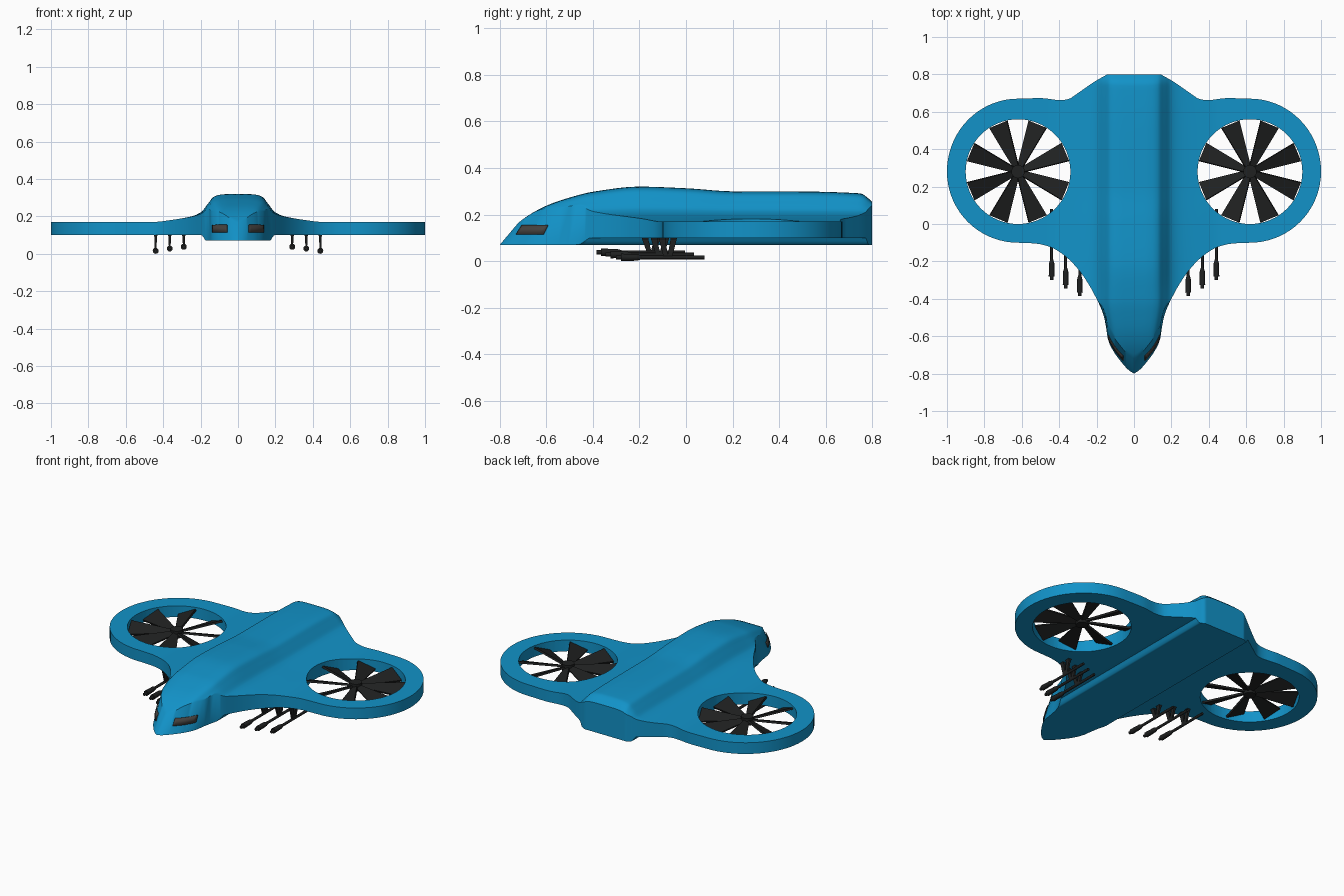
import bpy, bmesh, math
from mathutils import Matrix, Vector

if "Cube" in bpy.data.objects:
    bpy.data.objects.remove(bpy.data.objects["Cube"])


def material(name, rgb):
    m = bpy.data.materials.new(name)
    m.diffuse_color = (*rgb, 1)
    m.use_nodes = True
    m.node_tree.nodes["Principled BSDF"].inputs["Base Color"].default_value = m.diffuse_color
    return m


BLUE = material("blue_paint", (0.006, 0.29, 0.58))
DARK = material("dark_metal", (0.014, 0.015, 0.015))
GLASS = material("dark_glass", (0.06, 0.055, 0.05))


def curve(pts):
    """Smooth monotone interpolation through a few (x, y) points."""
    xs, ys = zip(*pts)
    n = len(xs)
    d = [(ys[i + 1] - ys[i]) / (xs[i + 1] - xs[i]) for i in range(n - 1)]
    m = [d[0]] + [2 * a * b / (a + b) if a * b > 0 else 0 for a, b in zip(d, d[1:])] + [d[-1]]

    def f(x):
        x = min(max(x, xs[0]), xs[-1])
        i = next((k for k in range(n - 1) if x <= xs[k + 1]), n - 2)
        h = xs[i + 1] - xs[i]
        t = (x - xs[i]) / h
        return (ys[i] * (1 + 2 * t) * (1 - t) ** 2 + m[i] * h * t * (1 - t) ** 2
                + ys[i + 1] * t * t * (3 - 2 * t) + m[i + 1] * h * t * t * (t - 1))
    return f


def finish(name, bm, mat, angle=40):
    bmesh.ops.recalc_face_normals(bm, faces=bm.faces)
    me = bpy.data.meshes.new(name)
    bm.to_mesh(me)
    bm.free()
    me.materials.append(mat)
    ob = bpy.data.objects.new(name, me)
    bpy.context.collection.objects.link(ob)
    bpy.ops.object.select_all(action='DESELECT')
    ob.select_set(True)
    bpy.context.view_layer.objects.active = ob
    bpy.ops.object.shade_smooth_by_angle(angle=math.radians(angle))
    return ob


# Planform edges, spine height and cross-section falloff
RX, RY = 0.62, 0.28
lead = curve([(0, -.8), (.03, -.78), (.07, -.735), (.11, -.68), (.14, -.615), (.148, -.56), (.162, -.49),
              (.2, -.4), (.25, -.31), (.3, -.24), (.37, -.17), (.45, -.122), (.53, -.104), (RX, -.1)])
trail = curve([(0, .8), (.14, .8), (.16, .79), (.2, .768), (.3, .7), (.35, .668), (.39, .662),
               (.5, .673), (RX, .67)])
spine = curve([(-.8, .07), (-.72, .165), (-.6, .238), (-.5, .273), (-.4, .298), (-.2, .32),
               (0, .313), (.2, .3), (.5, .299), (.75, .291), (.8, .255)])
falloff = curve([(0, 1), (.06, .995), (.1, .97), (.13, .9), (.16, .66), (.2, .34), (.25, .2),
                 (.35, .08), (.46, 0), (1, 0)])
squeeze = curve([(-.8, .6), (-.65, .72), (-.4, 1), (.8, 1)])
setback = curve([(0, .08), (.13, .08), (.16, .035), (.2, 0), (1, 0)])
belly = curve([(0, .07), (.17, .07), (.195, .1), (1, .1)])


def edge(x, fn, r):
    if x <= RX:
        return fn(x)
    return RY + r * math.sqrt(max(0, 1 - ((x - RX) / .38) ** 2))


def front(x):
    return edge(x, lead, -.38)


def back(x):
    return edge(x, trail, .39)


def top_z(x, y):
    s = spine(y)
    base = min(.17, s)
    return base + (s - base) * falloff(x / squeeze(y))


# Blended fuselage and wing: one grid for the top, one for the belly, joined by walls
half = [.2 * i / 24 for i in range(24)] + [.2 + .42 * i / 18 for i in range(18)]
half += [RX + .38 * math.sin(math.pi / 2 * i / 18) for i in range(19)]
cols = [-x for x in half[:0:-1]] + half
ROWS = 72
bm = bmesh.new()
top, low = [], []
for x in cols:
    a = abs(x)
    y0, y1 = front(a), back(a)
    yt = y0 + setback(a)
    top.append([])
    low.append([])
    for j in range(ROWS + 1):
        y = yt + (y1 - yt) * j / ROWS
        top[-1].append(bm.verts.new((x, y, top_z(a, y))))
        low[-1].append(bm.verts.new((x, y0 + (y1 - y0) * j / ROWS, belly(a))))
for i in range(len(cols) - 1):
    for j in range(ROWS):
        for g in (top, low):
            bm.faces.new((g[i][j], g[i + 1][j], g[i + 1][j + 1], g[i][j + 1]))
    for j in (0, ROWS):
        bm.faces.new((top[i][j], top[i + 1][j], low[i + 1][j], low[i][j]))
bmesh.ops.remove_doubles(bm, verts=bm.verts, dist=1e-5)
body = finish("body_and_wing", bm, BLUE)

# Round fan openings
for side in (-1, 1):
    bm = bmesh.new()
    bmesh.ops.create_cone(bm, cap_ends=True, segments=64, radius1=.28, radius2=.28, depth=.6,
                          matrix=Matrix.Translation((side * RX, RY, .13)))
    cutter = finish("fan_cutter", bm, BLUE)
    cutter.hide_render = True
    bpy.context.view_layer.objects.active = body
    mod = body.modifiers.new("opening", 'BOOLEAN')
    mod.operation, mod.solver, mod.object = 'DIFFERENCE', 'EXACT', cutter
    bpy.ops.object.modifier_apply(modifier=mod.name)
    bpy.data.objects.remove(cutter)
bpy.ops.object.select_all(action='DESELECT')
body.select_set(True)
bpy.ops.object.shade_smooth_by_angle(angle=math.radians(40))


def hull_block(bm, quad_a, quad_b):
    """Solid between two four-point loops."""
    a = [bm.verts.new(p) for p in quad_a]
    b = [bm.verts.new(p) for p in quad_b]
    bm.faces.new(a)
    bm.faces.new(b[::-1])
    for i in range(4):
        k = (i + 1) % 4
        bm.faces.new((a[i], b[i], b[k], a[k]))


def rod(bm, x, z, y0, y1, r0, r1):
    m = Matrix.Translation((x, (y0 + y1) / 2, z)) @ Matrix.Rotation(-math.pi / 2, 4, 'X')
    bmesh.ops.create_cone(bm, cap_ends=True, segments=12, radius1=r0, radius2=r1,
                          depth=y1 - y0, matrix=m)


for side, label in ((-1, "left"), (1, "right")):
    # Fan: hub and eight pitched, flaring blades
    bm = bmesh.new()
    bmesh.ops.create_cone(bm, cap_ends=True, segments=16, radius1=.036, radius2=.036, depth=.045,
                          matrix=Matrix.Translation((side * RX, RY, .135)))
    for k in range(8):
        m = (Matrix.Translation((side * RX, RY, .135)) @ Matrix.Rotation(math.pi * (k + .5) / 4, 4, 'Z')
             @ Matrix.Rotation(side * math.radians(22), 4, 'X'))
        loops = [[m @ Vector((r, w * sy, .006 * sz)) for sy, sz in ((-1, -1), (1, -1), (1, 1), (-1, 1))]
                 for r, w in ((.02, .014), (.274, .055))]
        hull_block(bm, *loops)
    finish(label + "_fan", bm, DARK, 30)

    # Window strip following the sloping nose wall
    bm = bmesh.new()
    rows = []
    for i in range(11):
        x = .055 + .08 * i / 10
        y0 = front(x)
        zt = top_z(x, y0 + setback(x))
        rows.append([bm.verts.new((side * (x + .003), y0 + setback(x) * (z - .07) / (zt - .07) - .004, z))
                     for z in (.115, .155)])
    for p, q in zip(rows, rows[1:]):
        bm.faces.new((p[0], q[0], q[1], p[1]))
    win = finish(label + "_window", bm, GLASS)
    sol = win.modifiers.new("thickness", 'SOLIDIFY')
    sol.thickness, sol.offset = .004, 0

    # Three staggered underwing guns, each on a pair of V struts
    for n, (x, z, y, ys) in enumerate(((.44, .016, -.3, -.078), (.365, .028, -.345, -.112),
                                       (.29, .038, -.385, -.15)), 1):
        bm = bmesh.new()
        gx = side * x
        rod(bm, gx, z, y, y + .025, .009, .009)
        rod(bm, gx, z, y + .02, y + .09, .016, .014)
        rod(bm, gx, z, y + .09, y + .11, .014, .008)
        rod(bm, gx, z, y + .1, y + .38, .008, .008)
        for lean in (-1, 1):
            loops = []
            for zz, yc, hx, hy in ((z, ys + lean * .008, .005, .01), (.09, ys + lean * .024, .006, .013),
                                   (.108, ys + lean * .026, .014, .016)):
                loops.append([(gx + sx * hx, yc + sy * hy, zz)
                              for sx, sy in ((-1, -1), (1, -1), (1, 1), (-1, 1))])
            hull_block(bm, loops[0], loops[1])
            hull_block(bm, loops[1], loops[2])
        finish(f"{label}_gun_{n}", bm, DARK, 35)
